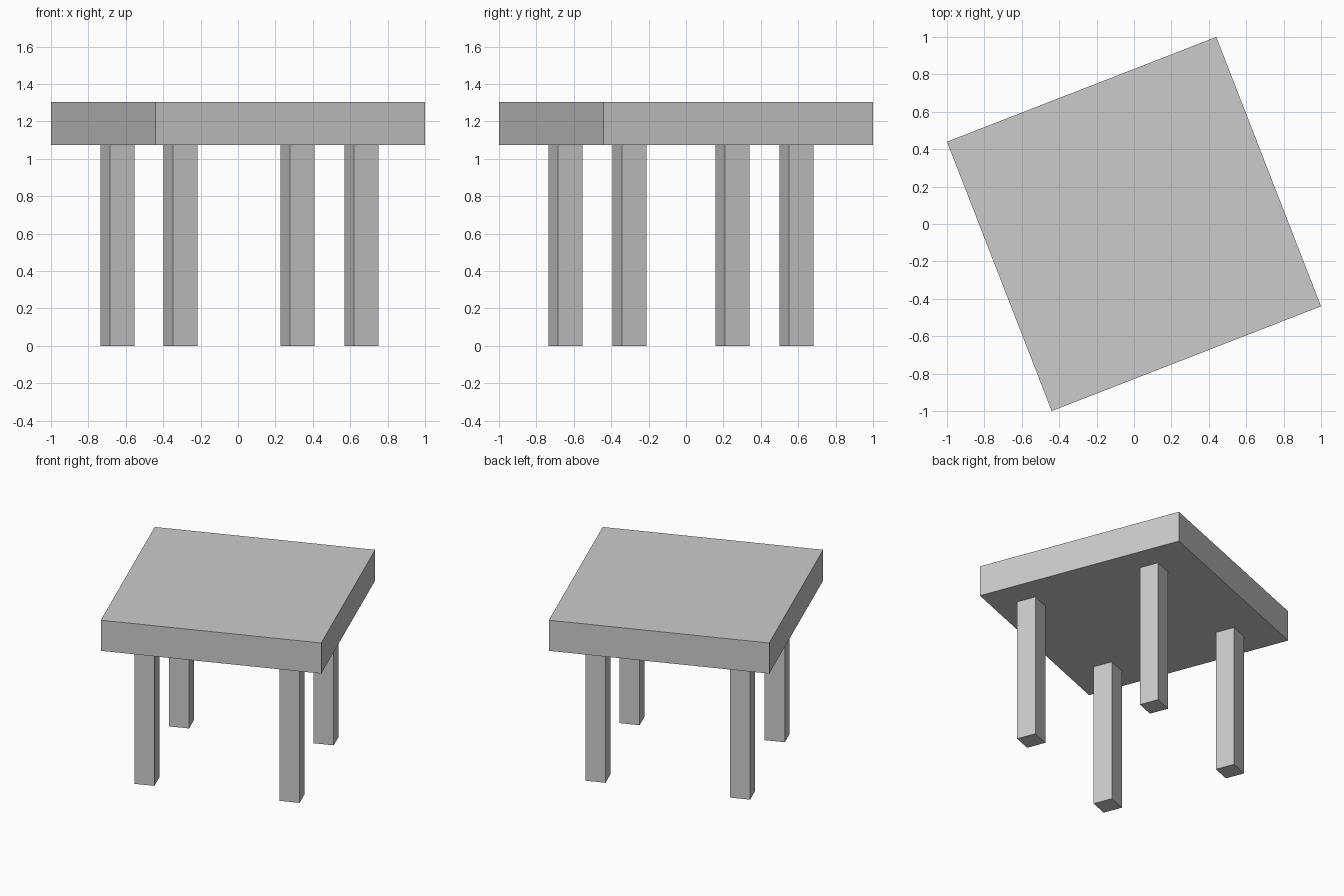
import bpy
import math

old = bpy.data.objects.get("Cube")
if old:
    bpy.data.objects.remove(old, do_unlink=True)

# One plain grey for the whole table
GREY = (0.6, 0.6, 0.6, 1.0)
mat = bpy.data.materials.new("plain_grey")
mat.use_nodes = True
mat.diffuse_color = GREY
mat.node_tree.nodes["Principled BSDF"].inputs["Base Color"].default_value = GREY

TURN = math.atan2(0.56, 1.44)   # the table stands turned about z
SIDE = math.hypot(0.56, 1.44)   # edge of the square top
LEG = 0.141
UNDERSIDE, TOP = 1.075, 1.305


def box(name, x, y, width, bottom, top):
    """Square upright block, turned with the table."""
    bpy.ops.mesh.primitive_cube_add(
        size=1, location=(x, y, (bottom + top) / 2), rotation=(0, 0, TURN))
    obj = bpy.context.object
    obj.name = name
    obj.scale = (width, width, top - bottom)
    bpy.ops.object.transform_apply(location=False, rotation=True, scale=True)
    obj.data.materials.append(mat)
    return obj


# Thick square top
box("table_top", 0, 0, SIDE, UNDERSIDE, TOP)

# Four square legs
legs = {
    "front_right_leg": (-0.307, -0.644),
    "front_left_leg": (0.66, -0.302),
    "back_right_leg": (-0.644, 0.249),
    "back_left_leg": (0.318, 0.591),
}
for name, (x, y) in legs.items():
    box(name, x, y, LEG, 0, UNDERSIDE)
